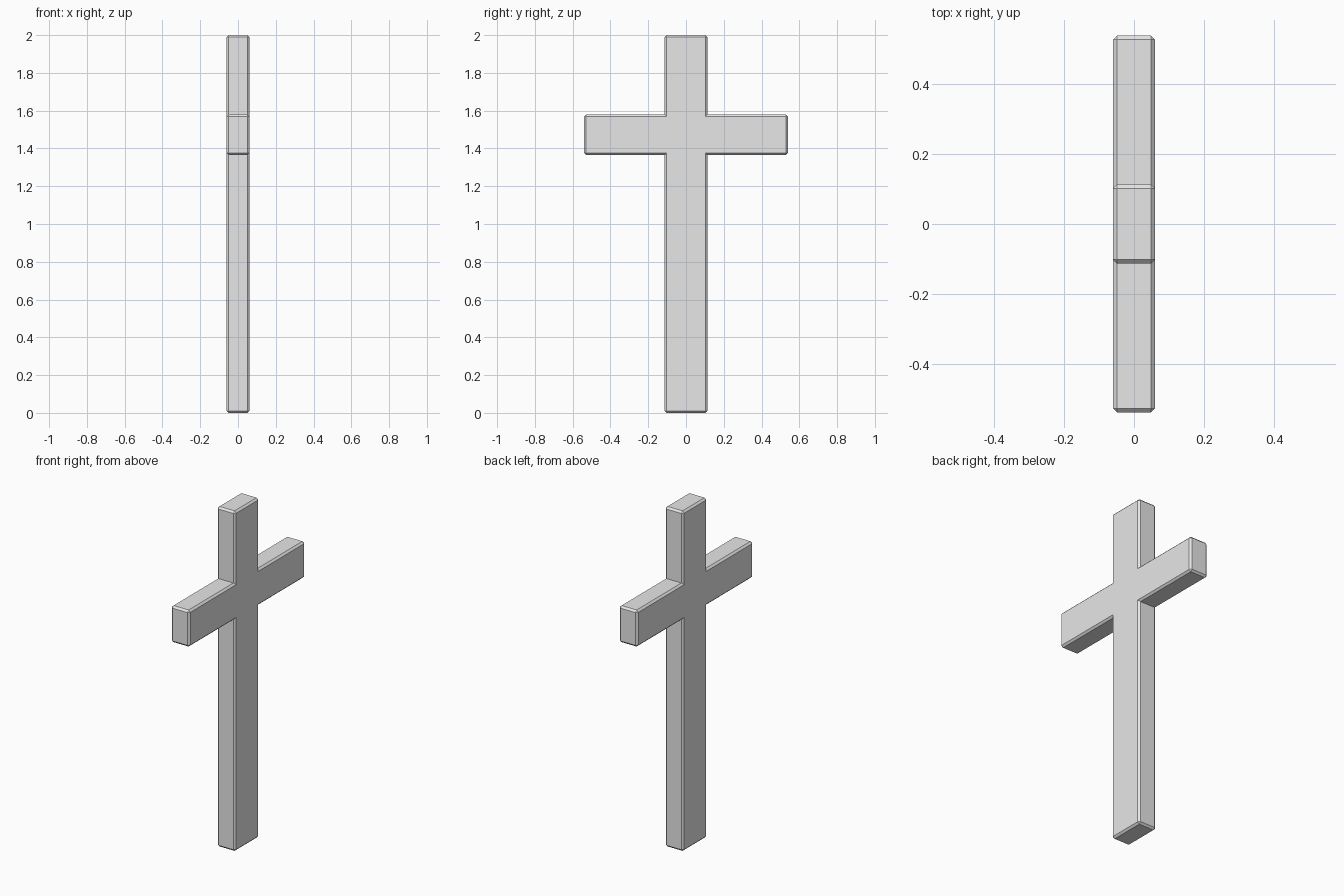
import bpy
import bmesh

# Remove the default cube
cube = bpy.data.objects.get("Cube")
if cube:
    bpy.data.objects.remove(cube, do_unlink=True)

HALF_THICK = 0.06
POST = 0.113          # half width of the upright
ARM = 0.54            # half span of the crossbar
ARM_LOW, ARM_HIGH, TOP = 1.365, 1.58, 2.0
CHAMFER = 0.011

# Plain grey material
grey = bpy.data.materials.new("light grey")
grey.use_nodes = True
colour = (0.8, 0.8, 0.8, 1)
grey.diffuse_color = colour
grey.node_tree.nodes["Principled BSDF"].inputs["Base Color"].default_value = colour

# Cross outline: one half, then its mirror
half = [(POST, 0), (POST, ARM_LOW), (ARM, ARM_LOW),
        (ARM, ARM_HIGH), (POST, ARM_HIGH), (POST, TOP)]
outline = half + [(-y, z) for y, z in reversed(half)]

# Extrude the outline through its thickness
bm = bmesh.new()
face = bm.faces.new([bm.verts.new((-HALF_THICK, y, z)) for y, z in outline])
result = bmesh.ops.extrude_face_region(bm, geom=[face], use_keep_orig=True)
for v in result["geom"]:
    if isinstance(v, bmesh.types.BMVert):
        v.co.x = HALF_THICK
bmesh.ops.recalc_face_normals(bm, faces=bm.faces)

# Chamfer every outer edge, keeping the four inner corners sharp
edges = [e for e in bm.edges if e.is_convex]
bmesh.ops.bevel(bm, geom=edges, offset=CHAMFER, offset_type='OFFSET',
                segments=1, profile=0.5, affect='EDGES')
bmesh.ops.recalc_face_normals(bm, faces=bm.faces)

mesh = bpy.data.meshes.new("cross")
bm.to_mesh(mesh)
bm.free()
mesh.materials.append(grey)
cross = bpy.data.objects.new("cross", mesh)
bpy.context.collection.objects.link(cross)
